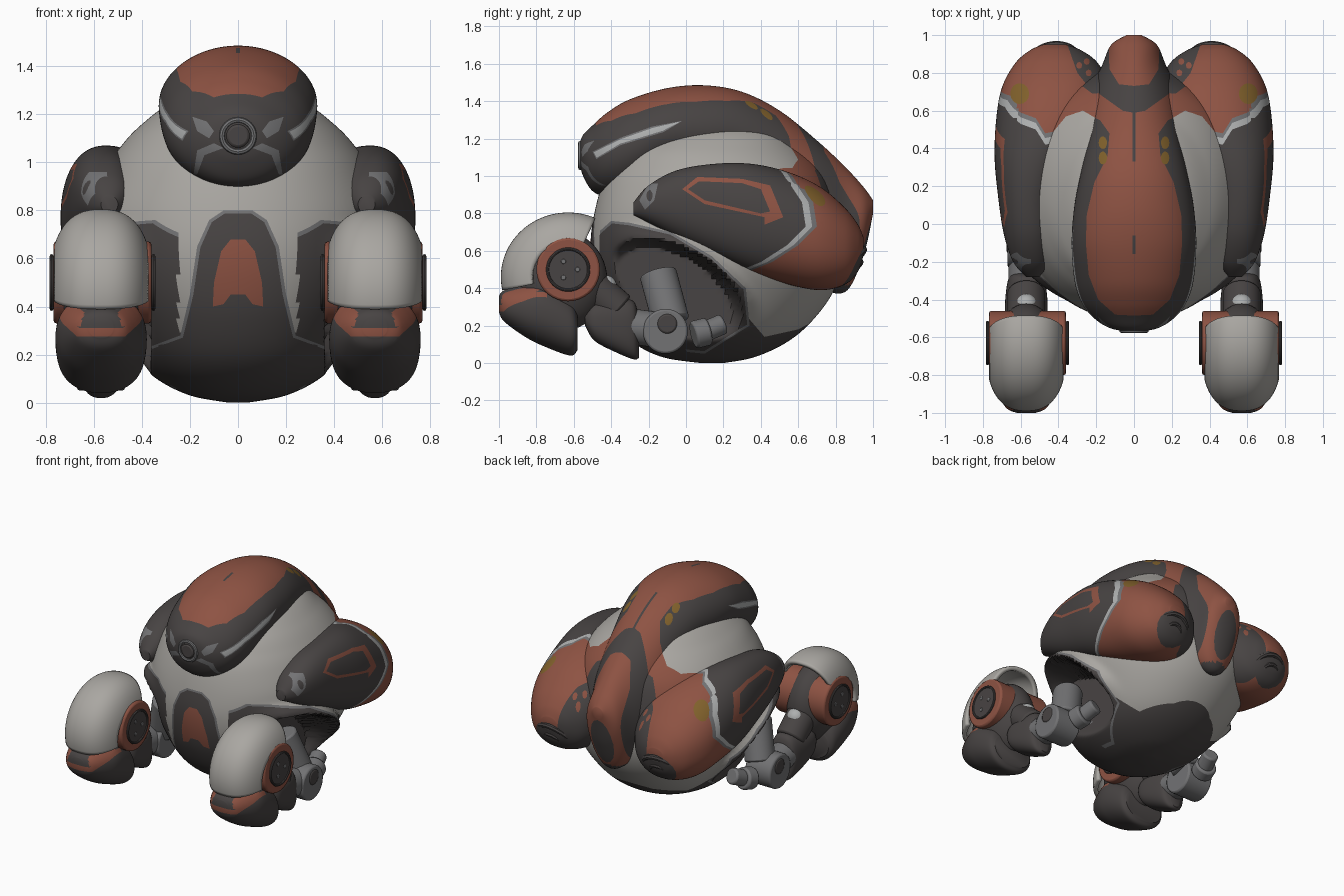
import bpy, bmesh, math
from mathutils import Vector, Matrix
from mathutils.geometry import intersect_point_line

if "Cube" in bpy.data.objects:
    bpy.data.objects.remove(bpy.data.objects["Cube"], do_unlink=True)
COLOURS = {"light_grey": (.40, .385, .36), "charcoal": (.064, .057, .056), "rust": (.27, .086, .056),
           "mid_grey": (.17, .17, .175), "pale_trim": (.42, .43, .43), "gold": (.22, .12, .025)}
NAMES, MATERIALS, PARTS = list(COLOURS), [], []
for label, rgb in COLOURS.items():
    mat = bpy.data.materials.new(label)
    mat.use_nodes = True
    mat.diffuse_color = (*rgb, 1)
    mat.node_tree.nodes["Principled BSDF"].inputs["Base Color"].default_value = (*rgb, 1)
    MATERIALS.append(mat)

def clamp(value):
    return min(max(value, 0), 1)

def setup(obj, colour, mirror=False, bevel=0):
    for mat in MATERIALS:
        obj.data.materials.append(mat)
    for face in obj.data.polygons:
        face.material_index = NAMES.index(colour)
    if bevel:
        mod = obj.modifiers.new("Bevel", "BEVEL")
        mod.width, mod.segments, mod.limit_method = bevel, 2, "ANGLE"
    if mirror:
        obj.modifiers.new("Mirror", "MIRROR").use_mirror_merge = False
    PARTS.append(obj)
    return obj

def finish(name, bm, colour, mirror=False, bevel=0):
    bmesh.ops.recalc_face_normals(bm, faces=bm.faces)
    mesh = bpy.data.meshes.new(name)
    bm.to_mesh(mesh)
    bm.free()
    obj = bpy.data.objects.new(name, mesh)
    bpy.context.collection.objects.link(obj)
    return setup(obj, colour, mirror, bevel)

def spline(rows, steps):
    out = []
    for i in range(len(rows) - 1):
        near = [rows[min(max(k, 0), len(rows) - 1)] for k in range(i - 1, i + 3)]
        for t in (s / steps for s in range(steps)):
            out.append([q + t * (r - p + t * (2 * p - 5 * q + 4 * r - e + t * (3 * (q - r) + e - p))) / 2
                        for p, q, r, e in zip(*near)])
    return out + [list(rows[-1])]

def loft(name, axis, rows, colour, power=2.0, mirror=False, around=96, steps=8):
    """Skin superellipse sections: (position, low, high, low, high), or (position, half width, low, high)."""
    bm = bmesh.new()
    rings = []
    rows = [(r[0], -r[1], *r[1:]) if len(r) == 4 else r for r in rows]
    for t, a0, a1, b0, b1 in spline(rows, steps):
        ring = []
        for k in range(around):
            c, s = math.cos(math.tau * k / around), math.sin(math.tau * k / around)
            u = (a0 + a1) / 2 + (a1 - a0) / 2 * math.copysign(abs(c) ** (2 / power), c)
            v = (b0 + b1) / 2 + (b1 - b0) / 2 * math.copysign(abs(s) ** (2 / power), s)
            ring.append(bm.verts.new((u, t, v) if axis == "y" else (u, v, t)))
        rings.append(ring)
    for lower, upper in zip(rings, rings[1:]):
        for k in range(around):
            bm.faces.new((lower[k - 1], lower[k], upper[k], upper[k - 1]))
    bm.faces.new(rings[0])
    bm.faces.new(rings[-1])
    return finish(name, bm, colour, mirror)

def oval(cx, cy, rx, ry, n=16):
    return [(cx + rx * math.cos(math.tau * k / n), cy + ry * math.sin(math.tau * k / n)) for k in range(n)]

def inside(x, y, poly):
    hit = False
    for (ax, ay), (bx, by) in zip(poly, poly[1:] + poly[:1]):
        if (ay > y) != (by > y) and x < (bx - ax) * (y - ay) / (by - ay) + ax:
            hit = not hit
    return hit

def paint(obj, colour, plane, poly, test=lambda c, n: True, sides=(1, -1)):
    """Cut an outline into the surface along a view axis, then colour the faces within it."""
    i, j = ("xyz".index(letter) for letter in plane)
    axis = Vector([k not in (i, j) for k in range(3)])
    bm = bmesh.new()
    bm.from_mesh(obj.data)
    for side in sides:
        for a, b in zip(poly, poly[1:] + poly[:1]):
            p, q = Vector(), Vector()
            p[i], p[j], q[i], q[j] = *a, *b
            p.x, q.x = p.x * side, q.x * side
            bm.normal_update()
            faces = []
            for f in bm.faces:
                c = f.calc_center_median()
                if c.x * side < -.02 or not min(a[1], b[1]) - .03 < c[j] < max(a[1], b[1]) + .03:
                    continue
                flat = c - axis * c.dot(axis)
                if (p.lerp(q, clamp(intersect_point_line(flat, p, q)[1])) - flat).length < .03:
                    if test(Vector((abs(c.x), c.y, c.z)), f.normal):
                        faces.append(f)
            geom = list(dict.fromkeys(g for f in faces for g in (f, *f.edges, *f.verts)))
            bmesh.ops.bisect_plane(bm, geom=geom, plane_co=p, plane_no=(q - p).cross(axis), dist=1e-5)
    bm.normal_update()
    for f in bm.faces:
        c = f.calc_center_median()
        c.x = abs(c.x)
        if test(c, f.normal) and inside(c[i], c[j], poly):
            f.material_index = NAMES.index(colour)
    bm.to_mesh(obj.data)
    bm.free()

def framed(obj, colour, plane, poly, test, width, frame="mid_grey"):
    """Paint an outline with an inset border."""
    paint(obj, frame, plane, poly, test)
    pts = [Vector(p) for p in poly]
    area = sum(a.x * b.y - b.x * a.y for a, b in zip(pts, pts[1:] + pts[:1]))
    inner = []
    for p, c, n in zip(pts[-1:] + pts[:-1], pts, pts[1:] + pts[:1]):
        t = ((n - c).normalized() + (c - p).normalized()).normalized() * math.copysign(width, area)
        inner.append((c.x - t.y, c.y + t.x))
    paint(obj, colour, plane, inner, test)

def ball(name, centre, radii, colour):
    bm = bmesh.new()
    bmesh.ops.create_uvsphere(bm, u_segments=40, v_segments=24, radius=1,
                              matrix=Matrix.Translation(centre) @ Matrix.Diagonal((*radii, 1)))
    return finish(name, bm, colour, True)

def aim(centre, normal):
    return Matrix.Translation(centre) @ Vector(normal).to_track_quat("Z", "Y").to_matrix().to_4x4()

def rod(name, a, b, r, colour, mirror=True):
    a, b = Vector(a), Vector(b)
    bm = bmesh.new()
    bmesh.ops.create_cone(bm, cap_ends=True, segments=36, radius1=r, radius2=r,
                          depth=(b - a).length, matrix=aim((a + b) / 2, b - a))
    return finish(name, bm, colour, mirror, .012)

def hoop(name, centre, normal, big, small, colour, mirror=True, squash=1):
    bpy.ops.mesh.primitive_torus_add(location=(0, 0, 0), major_radius=big, minor_radius=small, minor_segments=8)
    bpy.context.object.name = name
    bpy.context.object.data.transform(aim(centre, normal) @ Matrix.Diagonal((squash, 1, 1, 1)))
    return setup(bpy.context.object, colour, mirror)

front = lambda c, n: c.y < 0
up = lambda c, n: n.z > 0
outer = lambda c, n: n.x > 0
# Round body with arm hollows pressed into its sides under flared lips
body = loft("body", "z", [
    (0, .04, .08, .2), (.03, .2, -.12, .36), (.1, .34, -.27, .52), (.2, .44, -.38, .65), (.35, .53, -.46, .77),
    (.5, .6, -.5, .83), (.65, .63, -.51, .84), (.8, .62, -.49, .82), (.95, .56, -.45, .78), (1.05, .5, -.4, .72),
    (1.15, .41, -.33, .62), (1.25, .27, -.18, .5), (1.29, .08, 0, .3)], "light_grey", 2.1, around=180, steps=9)
for vert in body.data.vertices:
    x, y, z = vert.co
    h = 1 - ((y + .06) / .36) ** 2 - ((z - .36 + .35 * y) / .25) ** 2
    x += math.copysign(.06 * math.exp(-((h + .12) / .4) ** 2) * clamp((abs(x) - .35) / .15) * clamp((z - .2) / .2), x)
    if abs(x) > .36:
        x += clamp(h * 4) * (math.copysign(.36, x) - x)
    vert.co.x = x
paint(body, "charcoal", "yz", [(-.6, .28), (-.2, .3), (.3, .28), (.42, .14), (.6, .18), (.75, .26), (.8, -.1), (-.6, -.1)])
framed(body, "charcoal", "yz", [(-.5, .4), (-.49, .68), (-.4, .76), (-.3, .75), (-.08, .7), (.14, .57), (.32, .4),
                                (.34, .2), (.1, .05), (-.4, .1)], lambda c, n: c.x > .25, .014)
framed(body, "charcoal", "xz", [(-.1, .8), (.06, .8), (.12, .76), (.17, .65), (.2, .45), (.24, .28), (.4, .22),
                                (.4, -.1), (-.1, -.1)], front, .014)
paint(body, "charcoal", "xz", [(-.1, .3), (.33, .24), (.36, -.1), (-.1, -.1)], front)
paint(body, "rust", "xz", [(-.1, .68), (.03, .68), (.07, .63), (.1, .5), (.105, .4), (.06, .41), (.03, .45), (-.1, .45)], front)
paint(body, "rust", "xy", [(.5, .4), (.36, .57), (.27, .6), (.15, .53), (.15, .72), (.3, .75), (.6, .9)], up)
paint(body, "charcoal", "xy", [(.1, .7), (.22, .69), (.3, .75), (.35, .95), (.1, .95)], up)
# Head crest running back into the tail fin
crest = loft("head_crest", "y", [
    (-.57, .04, 1.07, 1.17), (-.55, .13, 1, 1.22), (-.5, .21, .92, 1.27), (-.42, .275, .89, 1.34), (-.3, .315, .9, 1.41),
    (-.1, .33, 1, 1.47), (.1, .315, 1, 1.485), (.3, .275, 1, 1.45), (.5, .235, .85, 1.35), (.7, .225, .45, 1.19),
    (.85, .165, .38, 1.05), (.95, .12, .58, .94), (1, .04, .8, .87)], "charcoal", 2, around=140, steps=9)
paint(crest, "rust", "xy", [(-.1, -.49), (.1, -.48), (.19, -.4), (.24, -.27), (.255, -.1), (.25, .05), (.21, .22),
                            (.14, .36), (.13, .48), (.18, .55), (.3, .6), (.3, .78), (.2, .7), (.06, .6), (-.1, .57)], up)
for low, high in ((.33, .6), (-.16, -.06)):
    paint(crest, "charcoal", "xy", [(-.1, low), (.008, low), (.008, high), (-.1, high)], up)
paint(crest, "rust", "xy", [(-.1, .72), (.08, .74), (.13, .82), (.14, 1.1), (-.1, 1.1)], lambda c, n: c.z > .42)
paint(crest, "charcoal", "xz", oval(0, .61, .085, .17), lambda c, n: c.y > .6 and n.y > .2)
for y in (.35, .43):
    paint(crest, "gold", "xy", oval(.165, y, .022, .034), up)
framed(crest, "pale_trim", "yz", [(-.5, 1.13), (-.35, 1.205), (-.18, 1.265), (-.02, 1.295), (-.12, 1.235), (-.35, 1.165),
                                  (-.48, 1.09)], lambda c, n: c.x > .15, .008)
paint(crest, "mid_grey", "xz", [(.1, 1.13), (.13, 1.17), (.19, 1.19), (.17, 1.13), (.12, 1.1)], front)
paint(crest, "mid_grey", "xz", [(.06, 1.06), (.14, 1.03), (.17, .95), (.185, .95), (.17, 1.05), (.1, 1.08)], front)
hoop("eye_rim", (0, -.565, 1.11), (0, -1, 0), .066, .012, "mid_grey", False)
rod("eye", (0, -.55, 1.11), (0, -.577, 1.11), .05, "charcoal", False)
hoop("tail_vent", (0, .91, .61), (0, .95, -.32), .17, .02, "charcoal", False, .52)
# Side pods with rust rears, meeting the crest at the back
pod = loft("side_pod", "y", [
    (-.28, .5, .57, .79, .86), (-.2, .45, .64, .75, .95), (-.05, .42, .69, .67, 1.03), (.15, .4, .72, .58, 1.065),
    (.35, .32, .738, .49, 1.065), (.55, .17, .73, .42, 1.02), (.72, .13, .7, .39, .94), (.85, .19, .63, .42, .83),
    (.92, .28, .55, .49, .74), (.95, .36, .48, .58, .67)], "charcoal", 2.2, True, around=112, steps=9)
SIDE_RIM = [(.58, 1.1), (.56, .95), (.62, .86), (.64, .73), (.54, .63), (.4, .54), (.25, .48), (.3, .2), (1.1, .2), (1.1, 1.1)]
TOP_RIM = [(.8, .62), (.66, .58), (.6, .53), (.52, .5), (.47, .42), (.42, .43), (.36, .48), (0, .48), (0, 1.1), (.8, 1.1)]
for shift, tint in ((0, "pale_trim"), (.035, "mid_grey"), (.06, "rust")):
    paint(pod, tint, "yz", [(y + shift, z) for y, z in SIDE_RIM], lambda c, n: n.x > .55 or n.z < 0, (1,))
    paint(pod, tint, "xy", [(x, y + shift) for x, y in TOP_RIM], lambda c, n: n.x <= .55 and n.z >= 0, (1,))
paint(pod, "gold", "xy", oval(.605, .69, .05, .055), up, (1,))
paint(pod, "charcoal", "xy", [(.1, .71), (.22, .7), (.3, .8), (.37, 1), (.1, 1)], sides=(1,))
for x, y in ((.24, .8), (.29, .84), (.25, .86)):
    paint(pod, "rust", "xy", oval(x, y, .016, .018, 8), up, (1,))
paint(pod, "rust", "yz", [(-.02, .93), (.06, .995), (.3, .985), (.45, .95), (.52, .78), (.42, .74), (.42, .78), (.1, .85)], outer, (1,))
paint(pod, "charcoal", "yz", [(.01, .93), (.07, .972), (.3, .962), (.4, .93), (.45, .81), (.4, .8), (.1, .87)], outer, (1,))
paint(pod, "mid_grey", "yz", [(-.25, .87), (-.2, .96), (-.15, .96), (-.17, .87), (-.22, .82)], outer, (1,))
paint(pod, "charcoal", "yz", oval(-.195, .895, .016, .03), outer, (1,))
paint(pod, "charcoal", "xz", oval(.42, .52, .13, .11), lambda c, n: n.y > .25, (1,))
hub, down = Vector((.42, .89, .5)), Vector((.06, .75, -.66))
hoop("pod_vent_rim", hub - down * .025, down, .12, .018, "charcoal")
hoop("pod_vent_ring", hub + down * .008, down, .06, .014, "charcoal")
# Arms: shoulder stub, elbow, cuff and wrist
X = .57
rod("arm_stub", (.5, .2, .21), (.54, .06, .15), .055, "mid_grey")
rod("stub_collar", (.53, .12, .17), (.55, .04, .15), .075, "mid_grey")
rod("upper_arm", (.45, -.15, .48), (.53, -.08, .22), .1, "mid_grey")
rod("elbow", (.47, -.11, .17), (.67, -.11, .17), .12, "mid_grey")
rod("elbow_cap", (.6, -.1, .21), (.675, -.1, .21), .055, "charcoal")
rod("forearm", (X, -.1, .17), (X, -.32, .2), .095, "mid_grey")
loft("forearm_cuff", "y", [(-.54, .49, .65, .2, .28), (-.49, .46, .68, .12, .33), (-.38, .46, .68, .06, .34),
                           (-.28, .48, .66, .02, .33), (-.25, .53, .61, .03, .22)], "charcoal", 2.6, True, 48)
rod("wrist", (X, -.36, .28), (X, -.52, .42), .1, "charcoal")
ball("wrist_ball", (X, -.43, .41), (.06, .06, .06), "pale_trim")
# Fists: core, egg-shaped shell, jaw and side discs
ball("fist_core", (X, -.67, .44), (.17, .25, .27), "charcoal")
bm = bmesh.new()
grid = []
for i in range(41):
    turn = math.radians(66 + 126 * i / 40)
    lats = [math.radians(63 * (k / 16 - 1)) for k in range(33)]
    grid.append([bm.verts.new((X + .2 * math.copysign(abs(math.sin(a)) ** .8, a),
                               -.63 + .345 * math.cos(a) ** .75 * math.cos(turn),
                               .46 + .33 * math.cos(a) ** .75 * math.sin(turn))) for a in lats])
for r0, r1 in zip(grid, grid[1:]):
    for k in range(32):
        bm.faces.new((r0[k], r0[k + 1], r1[k + 1], r1[k]))
solid = finish("fist_shell", bm, "light_grey", True).modifiers.new("Thickness", "SOLIDIFY")
solid.thickness, solid.offset = .03, 0
jaw = loft("fist_jaw", "y", [(-1, .52, .62, .27, .36), (-.97, .46, .68, .22, .39), (-.86, .4, .74, .14, .43), (-.76, .38, .76, .09, .45),
                             (-.62, .39, .75, .04, .36), (-.58, .42, .72, .07, .28)], "charcoal", 2.2, True, 80)
paint(jaw, "rust", "yz", [(-1.1, .31), (-.95, .32), (-.8, .38), (-.74, .42), (-.74, .5), (-1.1, .5)],
      lambda c, n: abs(n.x) > .45, (1,))
paint(jaw, "rust", "xz", [(.38, .46), (.42, .36), (.48, .31), (.66, .31), (.72, .36), (.76, .46), (.78, .42), (.73, .33),
                          (.67, .275), (.47, .275), (.41, .33), (.36, .42)], lambda c, n: c.y < -.75, (1,))
rod("fist_disc", (.36, -.63, .5), (.768, -.63, .5), .17, "rust")
rod("disc_hub", (.352, -.63, .5), (.776, -.63, .5), .115, "charcoal")
for side, tag in ((.776, "outer"), (.352, "inner")):
    hoop(tag + "_disc_rim", (side, -.63, .5), (1, 0, 0), .11, .008, "charcoal")
    for y, z in oval(-.63, .5, .05, .05, 3):
        rod(tag + "_hub_stud", (side - .003, y, z), (side + .003, y, z), .013, "mid_grey")
bpy.ops.object.select_all(action="DESELECT")
for part in PARTS:
    part.select_set(True)
bpy.context.view_layer.objects.active = PARTS[0]
bpy.ops.object.shade_smooth_by_angle(angle=math.radians(42))
